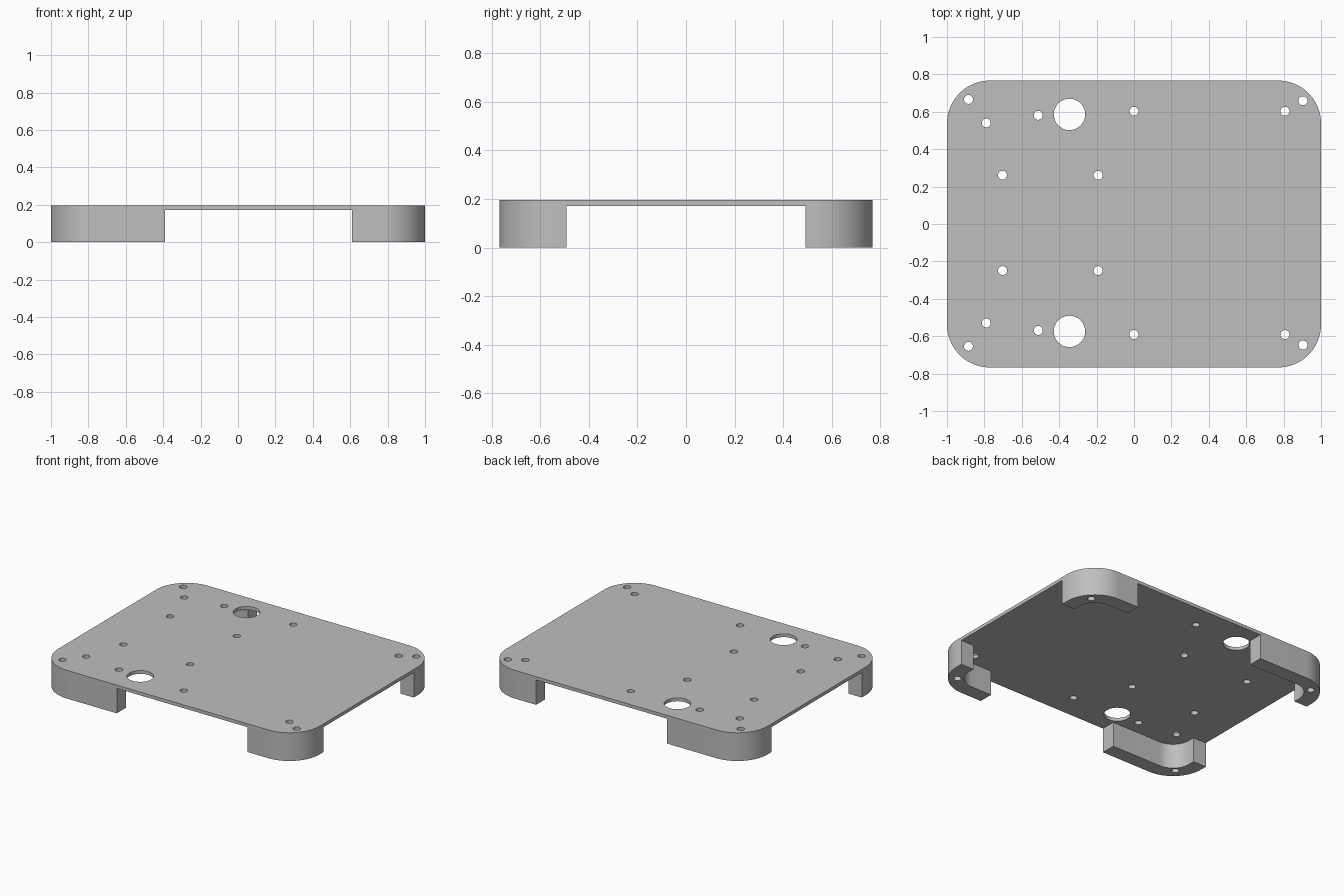
import bpy
import bmesh
import math

HALF_X, HALF_Y, RADIUS = 1.0, 0.767, 0.23
PLATE_BOTTOM, TOP = 0.172, 0.195
WALL = 0.1
STEPS = 20

if "Cube" in bpy.data.objects:
    bpy.data.objects.remove(bpy.data.objects["Cube"], do_unlink=True)

grey = bpy.data.materials.new("plain_grey")
grey.use_nodes = True
colour = (0.52, 0.52, 0.52, 1)
grey.diffuse_color = colour
grey.node_tree.nodes["Principled BSDF"].inputs["Base Color"].default_value = colour


def corner_arc(sx, sy, radius):
    """Rounded corner, running from the side edge to the front or back edge."""
    cx, cy = HALF_X - RADIUS, HALF_Y - RADIUS
    angles = [math.pi / 2 * i / STEPS for i in range(STEPS + 1)]
    return [(sx * (cx + radius * math.cos(a)), sy * (cy + radius * math.sin(a)))
            for a in angles]


def prism(name, outline, z0, z1):
    bm = bmesh.new()
    base = bm.faces.new([bm.verts.new((x, y, z0)) for x, y in outline])
    grown = bmesh.ops.extrude_face_region(bm, geom=[base])
    lifted = [v for v in grown["geom"] if isinstance(v, bmesh.types.BMVert)]
    bmesh.ops.translate(bm, verts=lifted, vec=(0, 0, z1 - z0))
    bmesh.ops.recalc_face_normals(bm, faces=bm.faces)
    mesh = bpy.data.meshes.new(name)
    bm.to_mesh(mesh)
    bm.free()
    mesh.materials.append(grey)
    obj = bpy.data.objects.new(name, mesh)
    bpy.context.collection.objects.link(obj)
    return obj


# Top plate
outline = (corner_arc(1, 1, RADIUS) + corner_arc(-1, 1, RADIUS)[::-1]
           + corner_arc(-1, -1, RADIUS) + corner_arc(1, -1, RADIUS)[::-1])
parts = [prism("top_plate", outline, PLATE_BOTTOM, TOP)]

# Corner legs: curved walls, longer on the right side
for side, sx, end_x in (("left", 1, 0.61), ("right", -1, -0.39)):
    for depth, sy in (("front", -1), ("back", 1)):
        end_y = sy * 0.492
        outer = ([(sx * HALF_X, end_y)] + corner_arc(sx, sy, RADIUS)
                 + [(end_x, sy * HALF_Y)])
        inner = ([(sx * (HALF_X - WALL), end_y)]
                 + corner_arc(sx, sy, RADIUS - WALL)
                 + [(end_x, sy * (HALF_Y - WALL))])
        parts.append(prism(f"{depth}_{side}_leg", outer + inner[::-1],
                           0, PLATE_BOTTOM))

# Drilled holes: x and the y of the back one, with its partner at the front
SMALL, LARGE = 0.024, 0.084
holes = [(-0.885, 0.66, SMALL), (-0.79, 0.535, SMALL), (-0.512, 0.575, SMALL),
         (-0.345, 0.58, LARGE), (0, 0.597, SMALL), (0.807, 0.597, SMALL),
         (0.903, 0.653, SMALL), (-0.703, 0.255, SMALL), (-0.192, 0.255, SMALL)]
bm = bmesh.new()
for x, y, radius in holes:
    for sy in (-1, 1):
        ring = bmesh.ops.create_cone(bm, cap_ends=True, segments=32, depth=1,
                                     radius1=radius, radius2=radius)
        bmesh.ops.translate(bm, verts=ring["verts"], vec=(x, sy * y + 0.006, 0))
mesh = bpy.data.meshes.new("hole_cutter")
bm.to_mesh(mesh)
bm.free()
mesh.materials.append(grey)
cutter = bpy.data.objects.new("hole_cutter", mesh)
bpy.context.collection.objects.link(cutter)
cutter.hide_render = True

# Cut the holes and shade
for obj in parts:
    bpy.ops.object.select_all(action="DESELECT")
    bpy.context.view_layer.objects.active = obj
    obj.select_set(True)
    drill = obj.modifiers.new("drill", "BOOLEAN")
    drill.operation = "DIFFERENCE"
    drill.solver = "EXACT"
    drill.object = cutter
    bpy.ops.object.modifier_apply(modifier=drill.name)
    bpy.ops.object.shade_smooth_by_angle(angle=math.radians(30))
bpy.data.objects.remove(cutter, do_unlink=True)
